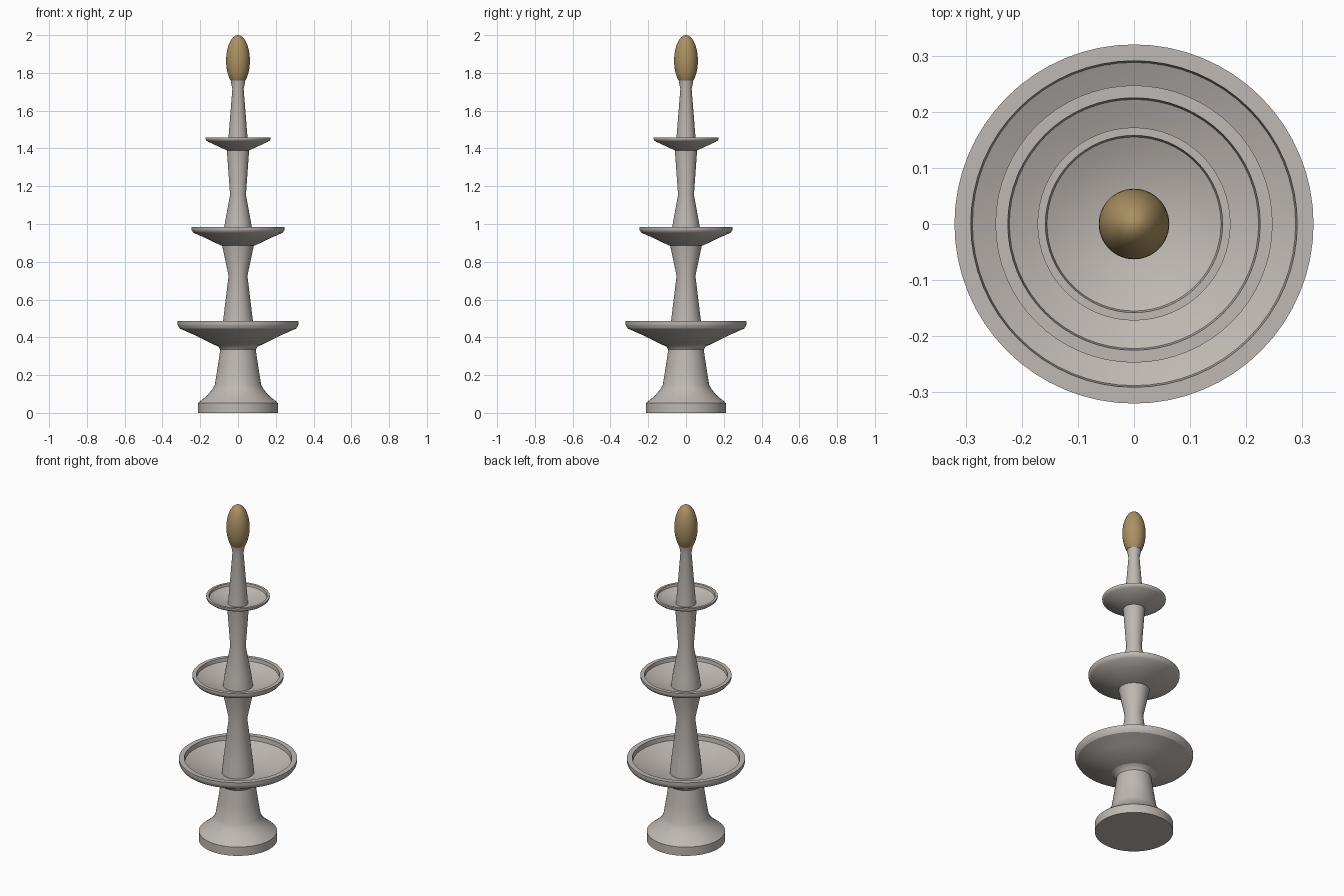
import bpy, math

if "Cube" in bpy.data.objects:
    bpy.data.objects.remove(bpy.data.objects["Cube"])


def material(name, rgb):
    m = bpy.data.materials.new(name)
    m.diffuse_color = (*rgb, 1)
    m.use_nodes = True
    m.node_tree.nodes["Principled BSDF"].inputs["Base Color"].default_value = m.diffuse_color
    return m


STONE = material("warm grey stone", (0.52, 0.48, 0.45))
GOLD = material("antique gold", (0.40, 0.28, 0.12))


def lathe(name, profile, mat, n=64):
    """Revolve (radius, z) points, listed bottom to top along the outside."""
    verts, rings, faces = [], [], []
    for r, z in profile:
        if r == 0:
            rings.append([len(verts)] * n)
            verts.append((0, 0, z))
        else:
            rings.append(list(range(len(verts), len(verts) + n)))
            verts += [(r * math.cos(2 * math.pi * i / n),
                       r * math.sin(2 * math.pi * i / n), z) for i in range(n)]
    for a, b in zip(rings, rings[1:]):
        for i in range(n):
            j = (i + 1) % n
            faces.append(list(dict.fromkeys((a[i], a[j], b[j], b[i]))))
    me = bpy.data.meshes.new(name)
    me.from_pydata(verts, [], faces)
    me.materials.append(mat)
    ob = bpy.data.objects.new(name, me)
    bpy.context.collection.objects.link(ob)
    bpy.context.view_layer.objects.active = ob
    ob.select_set(True)
    bpy.ops.object.shade_smooth_by_angle(angle=math.radians(32))
    ob.select_set(False)
    return ob


def bowl(name, foot, rim, inner, z0, z1, floor):
    """Dished bowl: sloping underside, short upright rim, curved hollow."""
    h = z1 - z0
    prof = [(0, z0), (foot, z0), (foot + 0.55 * (rim - foot), z0 + 0.42 * h),
            (rim - 0.012, z0 + 0.68 * h), (rim - 0.002, z0 + 0.8 * h),
            (rim, z0 + 0.88 * h), (rim, z1), (inner, z1)]
    lip = z1 - 0.2 * h
    for k in range(9):
        t = 1 - k / 8
        prof.append(((inner - 0.003) * t, floor + (lip - floor) * t ** 2))
    lathe(name, prof, STONE)


# Pedestal with flared foot
lathe("pedestal", [(0, 0), (0.212, 0), (0.212, 0.052), (0.203, 0.06), (0.185, 0.074),
                   (0.16, 0.096), (0.138, 0.122), (0.123, 0.148), (0.108, 0.24),
                   (0.094, 0.335), (0.103, 0.35), (0.125, 0.362), (0, 0.365)], STONE)

# Three bowls, large to small
bowl("lower_bowl", 0.125, 0.32, 0.291, 0.36, 0.487, 0.395)
bowl("middle_bowl", 0.088, 0.247, 0.225, 0.885, 0.985, 0.915)
bowl("upper_bowl", 0.06, 0.172, 0.158, 1.39, 1.458, 1.408)

# Waisted stems between the bowls
lathe("lower_stem", [(0, 0.38), (0.09, 0.38), (0.079, 0.487), (0.05, 0.725),
                     (0.084, 0.887), (0, 0.887)], STONE)
lathe("middle_stem", [(0, 0.9), (0.083, 0.9), (0.073, 0.985), (0.042, 1.155),
                      (0.059, 1.392), (0, 1.392)], STONE)
lathe("upper_stem", [(0, 1.4), (0.055, 1.4), (0.03, 1.715), (0.039, 1.762),
                     (0, 1.762)], STONE)

# Egg shaped finial, cut flat at the bottom
a0 = -math.asin(0.105 / 0.135)
angles = [a0 + (math.pi / 2 - a0) * k / 18 for k in range(18)]
lathe("finial", [(0, 1.76)] + [(0.063 * math.cos(a), 1.865 + 0.135 * math.sin(a))
                               for a in angles] + [(0, 2.0)], GOLD)
